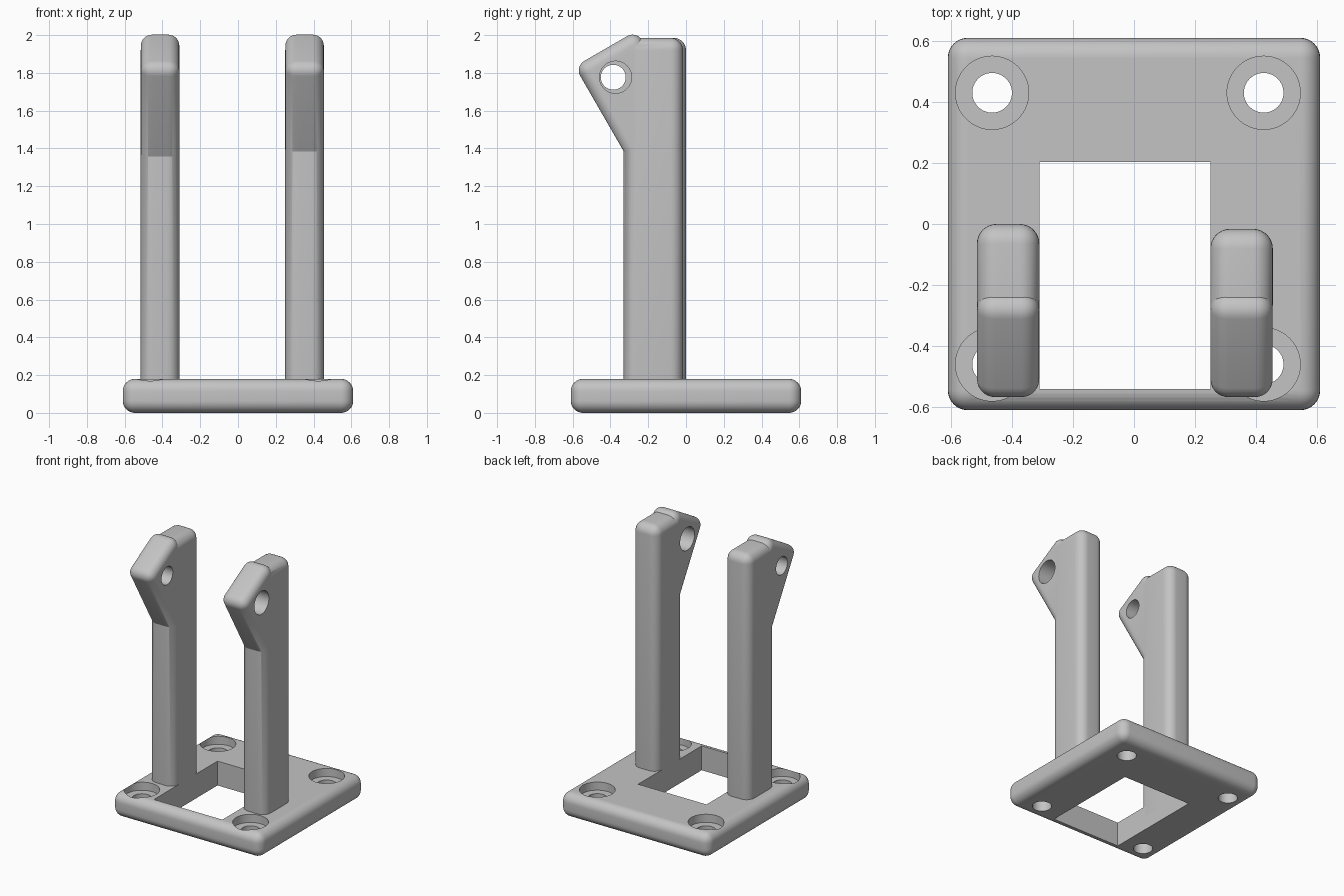
import bpy
import bmesh
from mathutils import Vector

if "Cube" in bpy.data.objects:
    bpy.data.objects.remove(bpy.data.objects["Cube"], do_unlink=True)

grey = bpy.data.materials.new("light_grey")
grey.use_nodes = True
COLOUR = (0.55, 0.55, 0.55, 1)
grey.diffuse_color = COLOUR
grey.node_tree.nodes["Principled BSDF"].inputs["Base Color"].default_value = COLOUR

FILLET = 0.065


def prism(name, profile, lift):
    """Solid made by sweeping a closed profile along a vector."""
    bm = bmesh.new()
    face = bm.faces.new([bm.verts.new(p) for p in profile])
    swept = bmesh.ops.extrude_face_region(bm, geom=[face])["geom"]
    moved = [v for v in swept if isinstance(v, bmesh.types.BMVert)]
    bmesh.ops.translate(bm, verts=moved, vec=Vector(lift))
    bmesh.ops.recalc_face_normals(bm, faces=bm.faces)
    mesh = bpy.data.meshes.new(name)
    bm.to_mesh(mesh)
    bm.free()
    mesh.materials.append(grey)
    obj = bpy.data.objects.new(name, mesh)
    bpy.context.collection.objects.link(obj)
    return obj


def box(name, x0, x1, y0, y1, z0, z1):
    corners = [(x0, y0, z0), (x1, y0, z0), (x1, y1, z0), (x0, y1, z0)]
    return prism(name, corners, (0, 0, z1 - z0))


def cylinder(centre, radius, depth, sideways=False):
    turn = (0, 1.5707963, 0) if sideways else (0, 0, 0)
    bpy.ops.mesh.primitive_cylinder_add(vertices=64, radius=radius, depth=depth,
                                        location=centre, rotation=turn)
    obj = bpy.context.object
    obj.data.materials.append(grey)
    return obj


def apply(obj, mod):
    bpy.ops.object.select_all(action="DESELECT")
    bpy.context.view_layer.objects.active = obj
    obj.select_set(True)
    bpy.ops.object.modifier_apply(modifier=mod.name)


def fillet(obj):
    mod = obj.modifiers.new("fillet", "BEVEL")
    mod.width = FILLET
    mod.segments = 8
    mod.limit_method = "ANGLE"
    apply(obj, mod)
    return obj


def combine(obj, tool, operation):
    mod = obj.modifiers.new("combine", "BOOLEAN")
    mod.operation = operation
    mod.solver = "EXACT"
    mod.object = tool
    apply(obj, mod)
    bpy.data.objects.remove(tool, do_unlink=True)


def smooth(obj):
    bpy.ops.object.select_all(action="DESELECT")
    bpy.context.view_layer.objects.active = obj
    obj.select_set(True)
    bpy.ops.object.shade_smooth_by_angle(angle=0.5)


# Base plate with an offset window and four counterbored screw holes
TOP = 0.18
plate = fillet(box("base_plate", -0.61, 0.61, -0.61, 0.61, 0, TOP))
combine(plate, box("window", -0.31, 0.25, -0.54, 0.203, -0.1, 0.3), "DIFFERENCE")
for x in (-0.465, 0.425):
    for y in (-0.46, 0.43):
        combine(plate, cylinder((x, y, TOP), 0.12, 0.12), "DIFFERENCE")
        combine(plate, cylinder((x, y, 0), 0.065, 1), "DIFFERENCE")
smooth(plate)

# Slanted head outline in y, z: front tip, peak, then buried inside the post
HEAD = [(-0.589, 1.834), (-0.261, 2.024), (-0.111, 1.764),
        (-0.111, 1.21), (-0.229, 1.21)]


def upright(name, x0, back, hole_y, hole_radius):
    """Rounded post with a slanted head and a cross hole."""
    width = 0.205
    post = fillet(box(name, x0, x0 + width, back - 0.314, back, 0.04, 1.985))
    inset = 0.0005
    outline = [(x0 + inset, y, z) for y, z in HEAD]
    head = fillet(prism("head", outline, (width - 2 * inset, 0, 0)))
    combine(post, head, "UNION")
    hole = cylinder((x0 + width / 2, hole_y, 1.777), hole_radius, 0.5, True)
    combine(post, hole, "DIFFERENCE")
    smooth(post)


upright("right_upright", -0.515, 0.0, -0.385, 0.066)
upright("left_upright", 0.25, -0.016, -0.373, 0.085)
